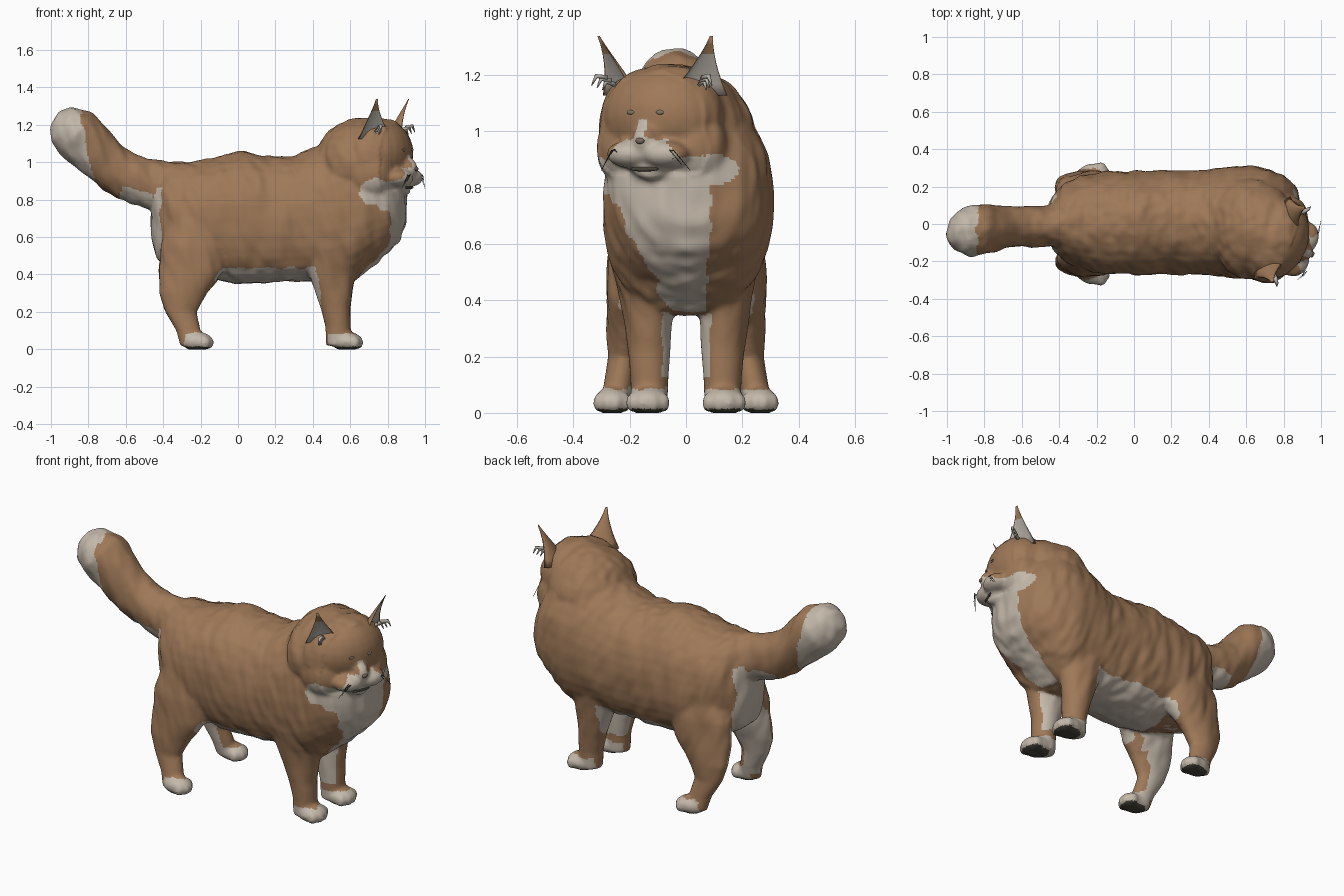
import bpy, bmesh, math
from mathutils import Vector, Matrix, noise

if "Cube" in bpy.data.objects:
    bpy.data.objects.remove(bpy.data.objects["Cube"])

V = Vector
# Head frame: local x = forward, y = cat's left, turned towards -y
HEAD = Matrix.Translation((0.745, -0.075, 1.05)) @ Matrix.Rotation(math.radians(-23), 4, 'Z')
HEAD_INV = HEAD.inverted()


def material(name, rgb):
    m = bpy.data.materials.new(name)
    m.diffuse_color = (*rgb, 1)
    m.use_nodes = True
    m.node_tree.nodes["Principled BSDF"].inputs["Base Color"].default_value = m.diffuse_color
    return m


GINGER = material("ginger_fur", (0.345, 0.19, 0.097))
CREAM = material("cream_fur", (0.55, 0.48, 0.40))
PAD = material("dark_pad", (0.06, 0.054, 0.04))
INNER = material("inner_ear_grey", (0.47, 0.43, 0.38))
EYE = material("eye_grey", (0.22, 0.18, 0.13))
NOSE = material("nose_brown", (0.20, 0.14, 0.11))
WHISKER = material("whisker_dark", (0.05, 0.04, 0.035))


def skin(bm, rings):
    """Closed skin over a list of rings; side faces come first, ring by ring."""
    vs = [[bm.verts.new(p) for p in r] for r in rings]
    n = len(vs[0])
    faces = []
    for a, b in zip(vs, vs[1:]):
        for k in range(n):
            j = (k + 1) % n
            faces.append(bm.faces.new((a[k], a[j], b[j], b[k])))
    bm.faces.new(vs[0][::-1])
    bm.faces.new(vs[-1])
    return faces


def ring(c, u, v, n=28, upper=2.0, lower=2.0):
    """Superellipse ring around c with half axes u and v; separate powers for +v and -v."""
    pts = []
    for k in range(n):
        a = 2 * math.pi * k / n
        ca, sa = math.cos(a), math.sin(a)
        e = 2 / (upper if sa > 0 else lower)
        pts.append(c + u * math.copysign(abs(ca) ** e, ca) + v * math.copysign(abs(sa) ** e, sa))
    return pts


def tube(bm, path, radii, n=20):
    """Tapered tube; radii are (across y, in plane) pairs."""
    path = [V(p) for p in path]
    rings = []
    for i, p in enumerate(path):
        t = (path[min(i + 1, len(path) - 1)] - path[max(i - 1, 0)]).normalized()
        side = t.cross(V((0, 0, 1))).normalized()
        rings.append(ring(p, side * radii[i][0], side.cross(t) * radii[i][1], n))
    return skin(bm, rings)


def ball(bm, c, r, frame=Matrix()):
    m = frame @ Matrix.Translation(c) @ Matrix.Diagonal((*r, 1))
    bmesh.ops.create_uvsphere(bm, u_segments=24, v_segments=14, radius=1, matrix=m)


def finish(bm, name, mats):
    bmesh.ops.recalc_face_normals(bm, faces=bm.faces[:])
    me = bpy.data.meshes.new(name)
    bm.to_mesh(me)
    bm.free()
    ob = bpy.data.objects.new(name, me)
    bpy.context.collection.objects.link(ob)
    for m in mats:
        me.materials.append(m)
    me.shade_smooth()
    return ob


bm = bmesh.new()
# Torso and chest: x, bottom z, top z, half width
TORSO = [(-.455, .58, .95, .06), (-.43, .48, .99, .14), (-.37, .44, 1.0, .21), (-.28, .41, 1.0, .25),
         (-.15, .38, 1.02, .27), (0, .352, 1.06, .275), (.15, .355, 1.035, .275), (.3, .365, 1.03, .275),
         (.42, .365, 1.085, .285), (.52, .345, 1.14, .295), (.62, .36, 1.16, .30), (.72, .45, 1.12, .29),
         (.8, .52, 1.05, .255), (.865, .59, .95, .185), (.895, .67, .86, .09)]
skin(bm, [ring(V((x, .008, (b + t) / 2)), V((0, w, 0)), V((0, 0, (t - b) / 2)), 32, 2.05, 2.45)
          for x, b, t, w in TORSO])
# Neck ruff, running into the back of the head
ball(bm, (.62, -.025, .99), (.21, .27, .237))
ball(bm, (.69, -.05, 1.01), (.19, .26, .222))
# Tail
tube(bm, [(-.33, 0, .87), (-.48, -.01, .885), (-.6, -.015, .925), (-.7, -.02, .995), (-.79, -.03, 1.085),
          (-.87, -.04, 1.16), (-.935, -.045, 1.205), (-.975, -.045, 1.225)],
     [(.12, .13), (.11, .13), (.108, .125), (.112, .127), (.125, .138), (.14, .135), (.11, .11), (.05, .05)])
# Legs: z, x, y, x radius, y radius
HIND = [(.02, -.25, .255, .06, .05), (.1, -.265, .24, .066, .053), (.2, -.305, .222, .085, .052),
        (.3, -.295, .212, .128, .068), (.42, -.245, .19, .175, .09), (.55, -.23, .175, .185, .1), (.7, -.22, .15, .15, .1)]
FORE = [(.02, .535, .13, .065, .065), (.12, .535, .13, .068, .068), (.22, .522, .132, .078, .075),
        (.32, .51, .135, .102, .083), (.42, .5, .14, .13, .095), (.55, .5, .16, .16, .11), (.7, .5, .16, .15, .11)]
for s in (-1, 1):
    for leg in (HIND, FORE):
        skin(bm, [ring(V((x, s * y, z)), V((a, 0, 0)), V((0, b, 0))) for z, x, y, a, b in leg])
    # Paws with four toes
    for px, py, w in ((-.218, .262, .062), (.582, .135, .076)):
        ball(bm, (px, s * py, .042), (.085, w, .052))
        for k in range(4):
            o = (k - 1.5) / 1.5
            ball(bm, (px + .062 - .022 * o * o, s * py + o * w * .72, .036), (.03, .024, .036))
    # Cheeks and whisker pads
    ball(bm, (0, s * .12, -.11), (.14, .13, .15), HEAD)
    ball(bm, (.155, s * .065, -.132), (.075, .09, .05), HEAD)
# Skull, nose bridge, chin
ball(bm, (0, 0, 0), (.187, .23, .187), HEAD)
ball(bm, (.16, 0, -.08), (.07, .05, .06), HEAD)
ball(bm, (.12, 0, -.185), (.07, .075, .045), HEAD)
body = finish(bm, "body", [GINGER, CREAM, PAD])

# Fuse the parts into one soft skin
bpy.context.view_layer.objects.active = body
rem = body.modifiers.new("fuse", 'REMESH')
rem.mode = 'VOXEL'
rem.voxel_size = .011
smo = body.modifiers.new("soften", 'SMOOTH')
smo.factor, smo.iterations = .5, 8
for m in ("fuse", "soften"):
    bpy.ops.object.modifier_apply(modifier=m)


def fur(p):
    """Broad vertical fur folds, fading out on paws and face."""
    h = HEAD_INV @ p
    k = min(1, max(0, (p.z - .1) / .35)) * (.15 if h.x > .1 and h.z > -.2 else 1)
    coarse = noise.noise(V((p.x * 10, p.y * 7, p.z * 3)))
    fine = noise.noise(V((p.x * 21 + p.z * 6, p.y * 18, p.z * 7)))
    return k * (.011 * coarse + .007 * fine + .002)


me = body.data
moved = [v.co + v.normal * fur(v.co) for v in me.vertices]
for v, p in zip(me.vertices, moved):
    p.z = max(p.z, 0)
    v.co = p
me.update()


def is_cream(c, n):
    j = .016 * noise.noise(c * 16)
    x, y, z = c.x + j, c.y + j, c.z + j
    h = HEAD_INV @ c
    inward = n.y * (1 if c.y > 0 else -1)
    if x < -.85 + .2 * (1.3 - z) and z > .88:                                # tail tip
        return True
    if z < .085 and (x > .48 or -.285 < x < 0):                              # paws
        return True
    if -.63 < x < -.35 and .38 < z < .86 and abs(y) < .15 and (n.x < -.35 or n.z < -.3):  # rump
        return True
    if x < .03 and .06 < z < .5 and inward < -.05 and n.x < .3:              # inner hind legs
        return True
    if x > .4 and .13 < z < .35 and inward < -.25 and n.x < .75:             # inner front legs
        return True
    if -.13 < x < .44 and z < .435 and n.z < -.25 and abs(y) < .24:          # belly
        return True
    if x > .6 and .33 < z < .865 and n.x > 0 and abs(y + .25 * (z - .4)) < .07 + .3 * (z - .4):  # bib
        return True
    if y > -.1 and n.x > -.2 and ((y - .05) / .14) ** 2 + ((z - .86) / .055) ** 2 < 1 and x > .6:  # left cheek
        return True
    if y < -.1 and ((x - .735) / .09) ** 2 + ((z - .84) / .07) ** 2 < 1:     # right cheek
        return True
    if h.x > .11 and .82 < z < .972 and abs(h.y) < .165 - max(0, z - .89) * 1.1:  # muzzle
        return True
    return h.x > .12 and abs(h.y + .005) < .02 and .9 < z < 1.04             # nose stripe


for f in me.polygons:
    if f.center.z < .014 and f.normal.z < -.4:
        f.material_index = 2
    else:
        f.material_index = 1 if is_cream(f.center, f.normal) else 0
me.shade_smooth()
bpy.context.view_layer.update()


def on_face(side, z):
    """Point on the face surface, in head coordinates."""
    start = HEAD @ V((.5, side, z))
    hit, p, n, i = body.ray_cast(start, HEAD.to_3x3() @ V((-1, 0, 0)))
    return HEAD_INV @ p if hit else V((.18, side, z))


for s, side in ((-1, "right"), (1, "left")):
    # Ear: shallow, tapering cup facing forward and outward
    bm = bmesh.new()
    o = V((math.cos(.6), s * math.sin(.6), 0))
    w = V((-s * math.sin(.6), math.cos(.6), 0))
    rings, n = [], 20
    for t in (0, .2, .4, .55, .7, .85, 1):
        c = V((.055 + .035 * t * t, s * (.155 + .063 * t ** 1.3), .075 + .212 * t))
        hw = .098 * (1 - t) ** 1.35 + .006
        rings.append([HEAD @ (c + w * hw * math.cos(a) - o * hw * .6 * abs(math.sin(a)) * (.35 if a < math.pi else 1))
                      for a in (2 * math.pi * k / n for k in range(n))])
    for i, f in enumerate(skin(bm, rings)):
        if 1 <= i % n < n // 2 - 1 and i < 4 * n:
            f.material_index = 1
    finish(bm, side + "_ear", [GINGER, INNER])
    # Ear tufts drooping outward
    bm = bmesh.new()
    for k in range(3):
        base = V((.065 + .012 * k, s * (.165 + .01 * k), .115 + .012 * k))
        tip = base + V((.03, s * (.035 + .006 * k), -.02 - .004 * k))
        mid = (base + tip) / 2 + V((.008, s * .008, .02))
        tube(bm, [HEAD @ base, HEAD @ mid, HEAD @ tip], [(.012, .01), (.009, .009), (.002, .002)], 6)
    finish(bm, side + "_ear_tuft", [INNER])
    # Eye
    bm = bmesh.new()
    ball(bm, on_face(s * .056, .016), (.005, .015, .008), HEAD)
    finish(bm, side + "_eye", [EYE])
    # Whiskers drooping from the muzzle
    bm = bmesh.new()
    for k in range(3):
        a = V((.955, -.10, .94 - .015 * k)) if s > 0 else V((.90, -.23, .94 - .015 * k))
        b = V((.998 - .008 * k, .015 - .03 * k, .86 + .02 * k)) if s > 0 else V((.875 + .015 * k, -.30 + .01 * k, .86 + .02 * k))
        m = (a + b) / 2 + V((.012 if s > 0 else .02, 0, .03))
        tube(bm, [a, m, b], [(.002, .002), (.0018, .0018), (.001, .001)], 5)
    finish(bm, side + "_whiskers", [WHISKER])

# Nose
bm = bmesh.new()
ball(bm, on_face(0, -.085), (.009, .017, .011), HEAD)
finish(bm, "nose", [NOSE])
# Mouth line under the whisker pads
bm = bmesh.new()
ball(bm, on_face(0, -.185) + V((-.002, 0, 0)), (.006, .055, .009), HEAD)
finish(bm, "mouth", [PAD])
